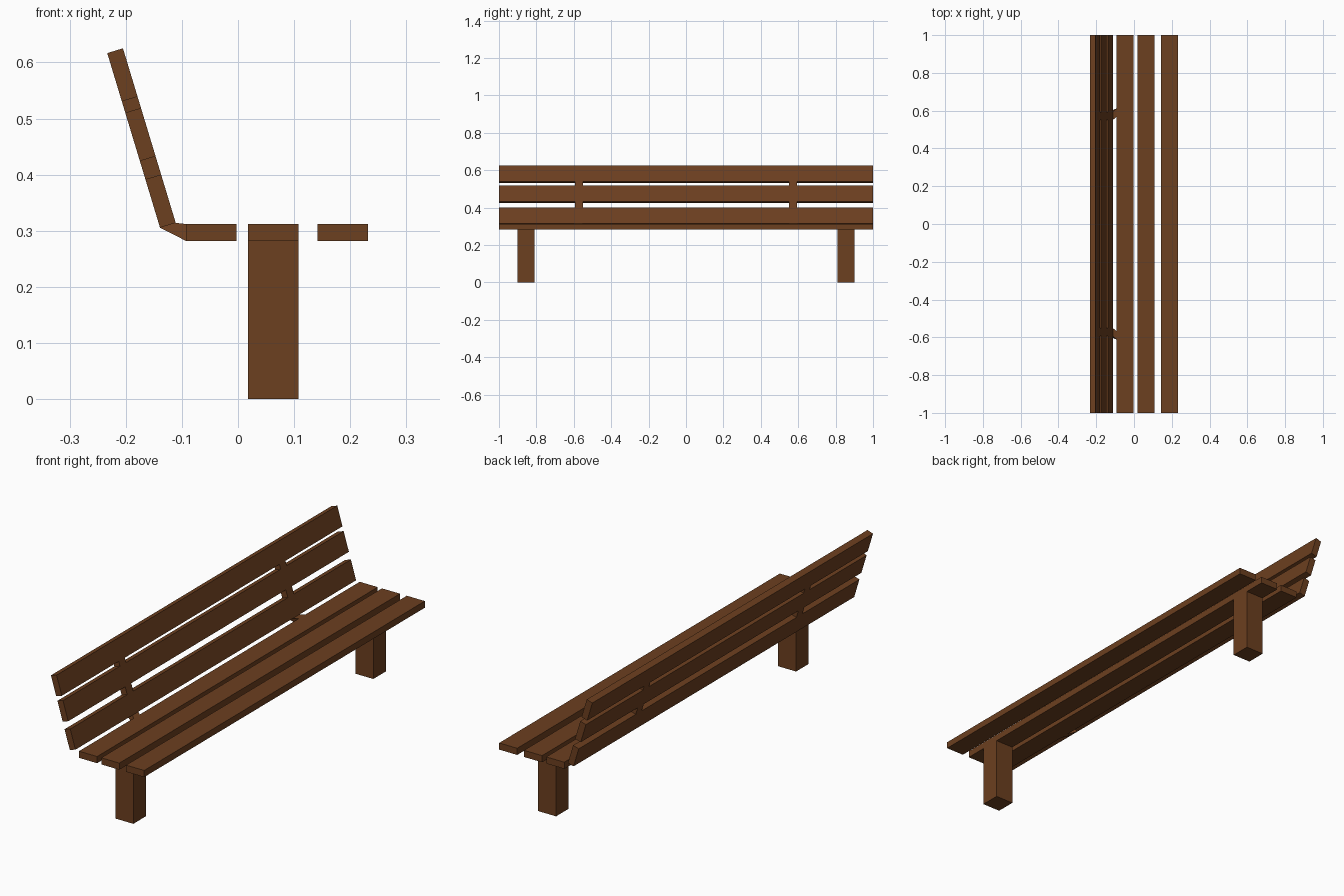
import bpy, bmesh
from mathutils import Vector

if "Cube" in bpy.data.objects:
    bpy.data.objects.remove(bpy.data.objects["Cube"])

wood = bpy.data.materials.new("brown_wood")
wood.diffuse_color = (0.15, 0.05, 0.014, 1)
wood.use_nodes = True
wood.node_tree.nodes["Principled BSDF"].inputs["Base Color"].default_value = wood.diffuse_color


def prism(name, section, spans):
    """Closed solid: an xz section extruded along y; spans holds (y0, y1) per section point."""
    bm = bmesh.new()
    near = [bm.verts.new((x, s[0], z)) for (x, z), s in zip(section, spans)]
    far = [bm.verts.new((x, s[1], z)) for (x, z), s in zip(section, spans)]
    n = len(section)
    bm.faces.new(near)
    bm.faces.new(far[::-1])
    for i in range(n):
        j = (i + 1) % n
        bm.faces.new((near[j], near[i], far[i], far[j]))
    bmesh.ops.recalc_face_normals(bm, faces=bm.faces)
    mesh = bpy.data.meshes.new(name)
    bm.to_mesh(mesh)
    bm.free()
    mesh.materials.append(wood)
    ob = bpy.data.objects.new(name, mesh)
    bpy.context.collection.objects.link(ob)
    return ob


def rect(x0, x1, z0, z1):
    return [(x0, z0), (x1, z0), (x1, z1), (x0, z1)]


# Leaning backrest plane: rear and front bottom corners, and the upward direction
rear, front = Vector((-0.139, 0.3055)), Vector((-0.111, 0.314))
up = Vector((-0.094, 0.311)).normalized()


def lean(s0, s1):
    return [tuple(p) for p in (rear + up * s0, front + up * s0,
                               front + up * s1, rear + up * s1)]


FULL = [(-1, 1)] * 4
SEAT_Z = (0.282, 0.312)

# Seat slats
for i, x in enumerate((-0.093, 0.018, 0.142)):
    prism(f"seat_slat_{i + 1}", rect(x, x + 0.09, *SEAT_Z), FULL)

# Back slats
back = [(0, 0.09), (0.124, 0.214), (0.235, 0.325)]
for i, (s0, s1) in enumerate(back):
    prism(f"back_slat_{i + 1}", lean(s0, s1), FULL)

for side, label in ((-1, "left"), (1, "right")):
    # Legs under the middle slat
    prism(f"leg_{label}", rect(0.018, 0.108, 0, SEAT_Z[0]), [(side * 0.81, side * 0.90)] * 4)

    # Short supports filling the gaps between back slats
    inner = (side * 0.551, side * 0.594)
    for i in range(2):
        prism(f"back_support_{label}_{i + 1}", lean(back[i][1], back[i + 1][0]), [inner] * 4)

    # Skewed bracket from the lowest back slat to the rear seat slat
    outer = (side * 0.568, side * 0.611)
    prism(f"seat_bracket_{label}",
          [tuple(rear), (-0.093, SEAT_Z[0]), (-0.093, SEAT_Z[1]), tuple(front)],
          [inner, outer, outer, inner])
